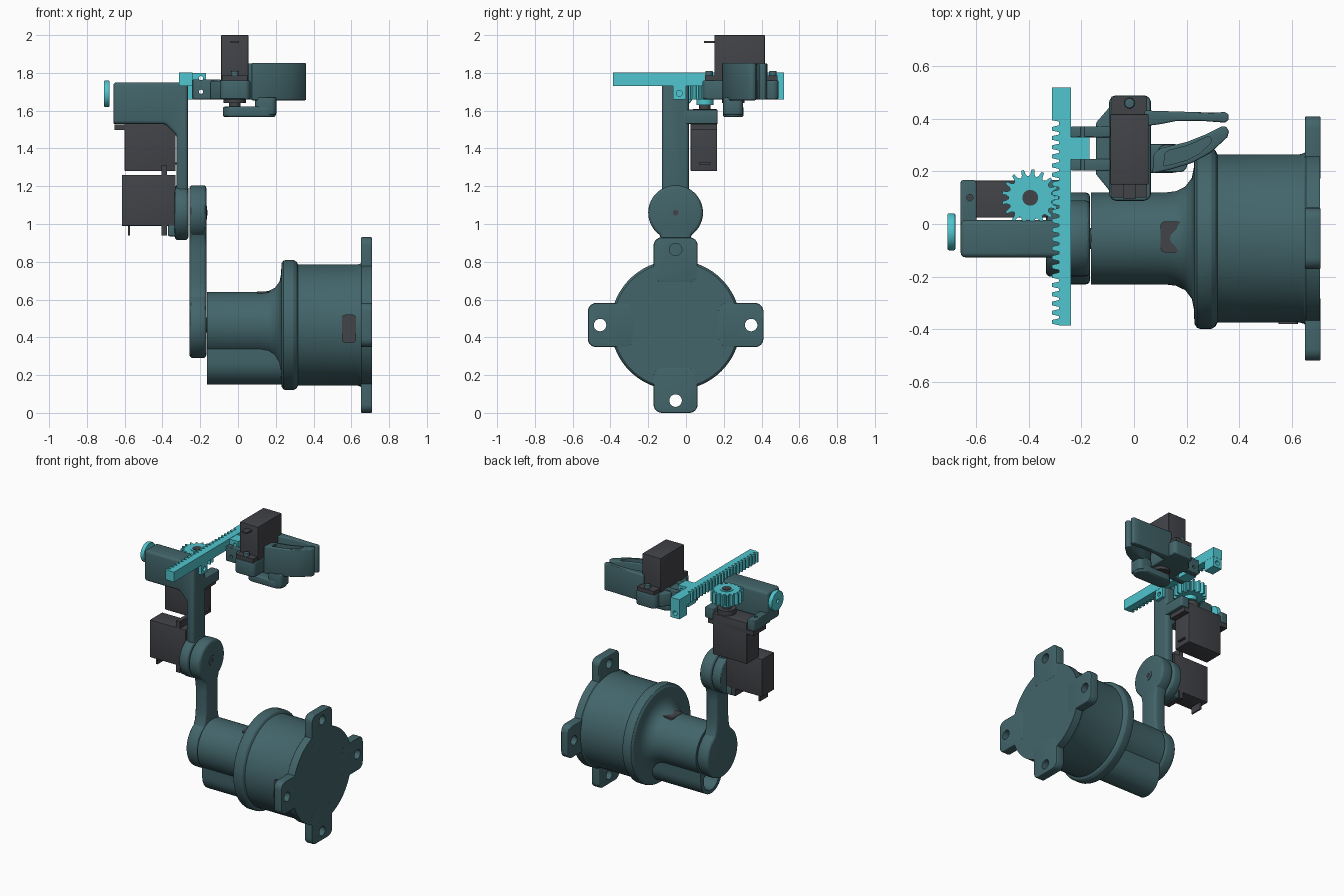
import bpy, bmesh
from math import pi, sin, cos, radians
from mathutils import Vector

if "Cube" in bpy.data.objects:
    bpy.data.objects.remove(bpy.data.objects["Cube"])

def material(name, rgb):
    m = bpy.data.materials.new(name)
    m.diffuse_color = (*rgb, 1)
    m.use_nodes = True
    m.node_tree.nodes["Principled BSDF"].inputs["Base Color"].default_value = m.diffuse_color
    return m

TEAL = material("teal", (0.055, 0.13, 0.145))
CYAN = material("cyan", (0.08, 0.56, 0.62))
DARK = material("dark", (0.055, 0.057, 0.065))

def apply_mod(ob, kind, **props):
    mod = ob.modifiers.new(kind, kind)
    for k, v in props.items():
        setattr(mod, k, v)
    bpy.context.view_layer.objects.active = ob
    bpy.ops.object.modifier_apply(modifier=mod.name)

def finish(name, bm, mat, bevel=0):
    bmesh.ops.recalc_face_normals(bm, faces=bm.faces)
    me = bpy.data.meshes.new(name)
    bm.to_mesh(me)
    bm.free()
    me.materials.append(mat)
    ob = bpy.data.objects.new(name, me)
    bpy.context.collection.objects.link(ob)
    if bevel:
        apply_mod(ob, 'BEVEL', width=bevel, segments=3, limit_method='ANGLE', angle_limit=radians(40))
    return ob

def place(axis, p, h):
    return {'x': (h, p[0], p[1]), 'y': (p[0], h, p[1]), 'z': (p[0], p[1], h)}[axis]

def prism(name, pts, axis, lo, hi, mat=TEAL, bevel=0):
    """Outline extruded along an axis; outline is in (y,z), (x,z) or (x,y)."""
    bm = bmesh.new()
    a, b = ([bm.verts.new(place(axis, p, h)) for p in pts] for h in (lo, hi))
    n = len(pts)
    bm.faces.new(a)
    bm.faces.new(b)
    for i in range(n):
        bm.faces.new((a[i], a[(i + 1) % n], b[(i + 1) % n], b[i]))
    return finish(name, bm, mat, bevel)

def box(name, x, y, z, mat=TEAL, bevel=0):
    return prism(name, [(x[0], y[0]), (x[1], y[0]), (x[1], y[1]), (x[0], y[1])], 'z', z[0], z[1], mat, bevel)

def arc(c, r, a0, a1, n=12):
    return [(c[0] + r * cos(radians(a0 + (a1 - a0) * i / n)),
             c[1] + r * sin(radians(a0 + (a1 - a0) * i / n))) for i in range(n + 1)]

def cyl(name, c, r, axis, lo, hi, mat=TEAL, bevel=0, n=48):
    return prism(name, arc(c, r, 0, 360, n)[:-1], axis, lo, hi, mat, bevel)

def rrect(a0, a1, b0, b1, r):
    return (arc((a1 - r, b1 - r), r, 0, 90, 6) + arc((a0 + r, b1 - r), r, 90, 180, 6)
            + arc((a0 + r, b0 + r), r, 180, 270, 6) + arc((a1 - r, b0 + r), r, 270, 360, 6))

def cut(ob, *cutters):
    for c in cutters:
        apply_mod(ob, 'BOOLEAN', operation='DIFFERENCE', object=c, solver='EXACT')
        bpy.data.objects.remove(c)

def lathe_x(name, profile, c, n=72, mat=TEAL):
    bm = bmesh.new()
    rings = [[bm.verts.new((x, c[0] + r * cos(2 * pi * i / n), c[1] + r * sin(2 * pi * i / n)))
              for i in range(n)] for x, r in profile]
    for p, q in zip(rings, rings[1:]):
        for i in range(n):
            bm.faces.new((p[i], p[(i + 1) % n], q[(i + 1) % n], q[i]))
    bm.faces.new(rings[0])
    bm.faces.new(rings[-1])
    return finish(name, bm, mat)

BY, BZ = -0.055, 0.465          # shoulder axis
EZ = 1.06                       # elbow height

# Base housing: neck, flare, collar, drum
housing = lathe_x("base_housing", [(-.163, .175), (.12, .175), (.16, .18), (.195, .197), (.22, .23), (.228, .27),
                  (.23, .325), (.24, .34), (.25, .344), (.295, .344), (.31, .335), (.318, .32), (.63, .32),
                  (.648, .325), (.655, .333), (.709, .333)], (BY, BZ))
lower = [(BY - .12, .44), (BY - .12, .27)] + arc((BY, .27), .12, 180, 360, 16) + [(BY + .12, .44)]
neck = prism("neck_lower_tube", [lower[0]] + lower[2:], 'x', -.163, .24)
cut(neck, cyl("pocket", (BY, .26), .085, 'x', -.3, -.06))
# Mounting ears with bolt holes
for i, (dy, dz) in enumerate([(1, 0), (-1, 0), (0, 1), (0, -1)]):
    y, z = BY + dy * .345, BZ + dz * .345
    w, h = (.12, .117) if dy else (.117, .12)
    ear = prism(f"mounting_ear_{i}", rrect(y - w, y + w, z - h, z + h, .045), 'x', .65, .71, TEAL, .006)
    cut(ear, cyl("hole", (BY + dy * .4, BZ + dz * .4), .033, 'x', .6, .75))
# Motor windows in the housing
prism("neck_window", rrect(.1, .192, -.108, .01, .02), 'z', .58, .642, DARK)
prism("drum_window", rrect(.55, .625, .37, .52, .02), 'y', BY - .325, BY - .28, DARK)
cyl("shoulder_shaft", (BY, BZ), .04, 'x', -.2, -.1, DARK)

# Lower link: two discs joined by a narrow waist
half = (arc((0, BZ), .175, -90, 58, 20) + [(.08, .645), (.072, .69), (.07, .74), (.07, .86), (.073, .905)]
        + arc((0, EZ), .145, -54, 90, 20))
link = [(BY + h, z) for h, z in half] + [(BY - h, z) for h, z in half[-2:0:-1]]
prism("lower_link", link, 'x', -.257, -.167, TEAL, .018)
cyl("elbow_cap", (BY, EZ), .035, 'x', -.2, -.164)
cyl("elbow_cap_pin", (BY, EZ), .015, 'x', -.18, -.162, DARK)

# Upper arm with its head block and elbow disc
arm = prism("upper_arm", [(-.265, 1.0), (-.265, 1.75), (-.66, 1.75), (-.66, 1.53), (-.385, 1.53), (-.325, 1.47),
                          (-.325, 1.0)], 'y', -.127, .015, TEAL, .018)
cut(arm, cyl("axle_hole", (-.035, 1.692), .016, 'x', -.8, -.1))
cyl("elbow_disc", (BY, EZ), .145, 'x', -.335, -.263, TEAL, .016)
box("arm_lower_bracket", (-.37, -.3), (-.125, .015), (.935, 1.0), TEAL, .008)
shelf = prism("servo_shelf_outer", rrect(-.66, -.6, -.02, .168, .012), 'z', 1.53, 1.605, TEAL, .005)
cut(shelf, cyl("hole", (-.625, .1), .012, 'z', 1.4, 1.7))
prism("servo_shelf_inner", rrect(-.33, -.265, -.02, .168, .012), 'z', 1.53, 1.605, TEAL, .005)
knob = cyl("knob", (-.03, 1.69), .07, 'x', -.71, -.68, CYAN, .006)
cut(knob, cyl("hole", (-.03, 1.69), .014, 'x', -.72, -.695))
plate = box("axle_plate", (-.267, -.242), (-.07, 0), (1.66, 1.735), CYAN)
cut(plate, cyl("hole", (-.035, 1.692), .016, 'x', -.3, -.2))

# Servos: (body, flange, connector)
servos = {
    "slide": (((-.6, -.33), (.025, .165), (1.28, 1.575)), ((-.655, -.29), (.025, .165), (1.497, 1.528)),
              ((-.345, -.315), (.07, .13), (1.315, 1.325))),
    "elbow": (((-.615, -.33), (-.125, .015), (.99, 1.26)), ((-.405, -.375), (-.125, .015), (.94, 1.31)),
              ((-.583, -.572), (-.1, -.01), (.94, 1.0))),
    "gripper": (((-.09, .055), (.15, .418), (1.67, 2.0)), ((-.085, .05), (.1, .485), (1.76, 1.787)),
                ((-.04, .005), (.095, .16), (1.957, 1.968))),
}
for key, parts in servos.items():
    for part, dims in zip(("body", "flange", "connector"), parts):
        box(f"{key}_servo_{part}", *dims, DARK, .004 if part == "body" else 0)
cyl("slide_servo_collar", (-.395, .1), .062, 'z', 1.57, 1.61, DARK)
cyl("slide_servo_shaft", (-.395, .1), .03, 'z', 1.6, 1.75, DARK)
cyl("gripper_servo_collar", (-.018, .25), .06, 'z', 1.64, 1.68, DARK)
cyl("gripper_servo_shaft", (-.018, .25), .03, 'z', 1.59, 1.66, DARK)

# Pinion gear
N, pts = 17, []
for k in range(N):
    for da, r in ((-.145, .083), (-.085, .09), (-.05, .108), (.05, .108), (.085, .09), (.145, .083)):
        a = 2 * pi * k / N + da
        pts.append((-.395 + r * cos(a), .1 + r * sin(a)))
prism("pinion_gear", pts, 'z', 1.66, 1.742, CYAN)
cyl("gear_hub", (-.395, .1), .045, 'z', 1.63, 1.746, CYAN)

# Rack with teeth, end block and lug
pts = [(-.24, .52), (-.24, -.387), (-.286, -.387)]
for m in range(-14, 8):
    y = .1175 + .035 * m
    pts += [(-.286, y - .013), (-.312, y - .007), (-.312, y + .007), (-.286, y + .013)]
pts += [(-.286, .39), (-.312, .395), (-.312, .52)]
prism("rack", pts, 'z', 1.731, 1.802, CYAN)
block = box("rack_end_block", (-.311, -.241), (.43, .519), (1.66, 1.8), CYAN)
cut(block, cyl("hole", (-.276, 1.695), .016, 'y', .4, .55))
lug = box("rack_lug", (-.25, -.17), (.245, .332), (1.66, 1.8), CYAN)
fork = [box("fork_near", (-.24, -.09), (.203, .247), (1.66, 1.765), TEAL, .005),
        box("fork_far", (-.24, -.09), (.33, .372), (1.66, 1.765), TEAL, .005)]
for ob in [lug] + fork:
    for z in (1.7, 1.772):
        cut(ob, cyl("hole", (-.196, z), .011, 'y', .1, .5, n=24))

# Gripper body
prism("gripper_base", rrect(-.095, .065, .088, .49, .03), 'z', 1.66, 1.76, TEAL, .008)
prism("gripper_back", [(-.145, .19), (-.145, .385), (-.08, .46), (-.08, .11)], 'z', 1.66, 1.757, TEAL, .008)
for y in (.122, .46):
    cyl("mount_screw", (-.017, y), .02, 'z', 1.75, 1.81, TEAL, .004, 24)

# Fixed finger
prism("fixed_finger", [(.04, .372), (.04, .432), (.3, .424), (.345, .426), (.36, .418), (.36, .394), (.345, .386),
                       (.25, .393), (.16, .392), (.1, .38)], 'z', 1.658, 1.85, TEAL, .007)

# Moving finger on its horn arm
finger_pts = [(.07, .192), (.075, .265), (.1, .288), (.2, .312), (.27, .34), (.335, .372), (.352, .37),
              (.362, .352), (.355, .33), (.29, .27), (.22, .232), (.14, .208)]
finger = prism("moving_finger", finger_pts, 'z', 1.655, 1.853, TEAL, .007)
c = Vector((.185, .268))
cut(finger, prism("recess", [tuple(c + (Vector(p) - c) * .62) for p in finger_pts], 'z', 1.82, 1.9))
prism("finger_horn", rrect(-.08, .2, .195, .305, .053), 'z', 1.566, 1.622, TEAL, .012)
prism("finger_root", rrect(.09, .203, .197, .303, .03), 'z', 1.58, 1.67, TEAL, .006)

# Smooth shading on curved surfaces, sharp edges kept
bpy.ops.object.select_all(action='SELECT')
bpy.ops.object.shade_smooth_by_angle(angle=radians(30))
